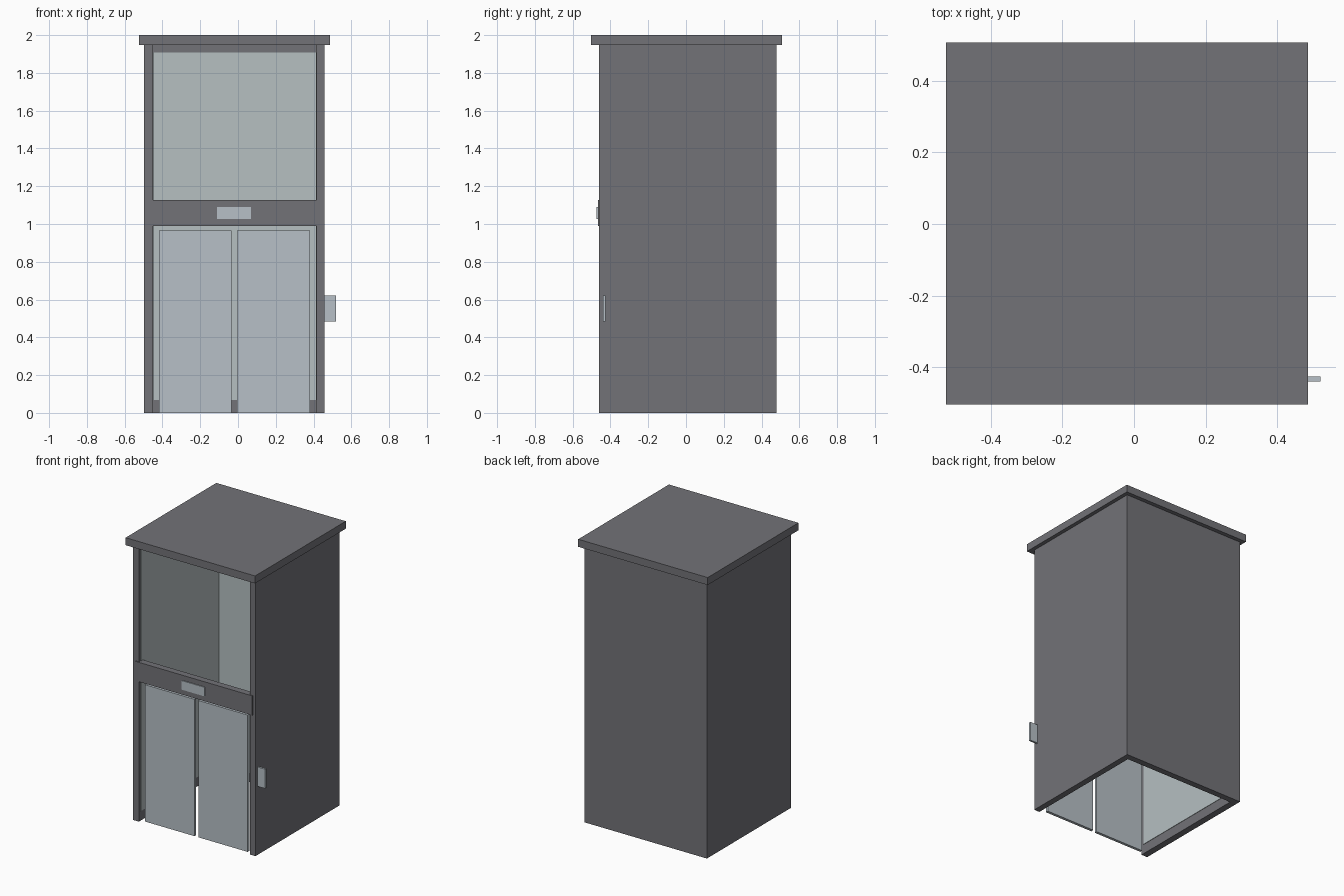
import bpy
import bmesh

if "Cube" in bpy.data.objects:
    bpy.data.objects.remove(bpy.data.objects["Cube"])


def material(name, rgb):
    m = bpy.data.materials.new(name)
    m.diffuse_color = (*rgb, 1)
    m.use_nodes = True
    m.node_tree.nodes["Principled BSDF"].inputs["Base Color"].default_value = m.diffuse_color
    return m


GREY = material("dark_grey", (0.17, 0.17, 0.186))
LIGHT = material("pale_blue_grey", (0.475, 0.53, 0.57))
LINING = material("pale_green_grey", (0.465, 0.525, 0.535))


def box(name, x, y, z, mat):
    """Box from (min, max) ranges on each axis."""
    bm = bmesh.new()
    bmesh.ops.create_cube(bm, size=1)
    for v in bm.verts:
        v.co = [r[0] if c < 0 else r[1] for c, r in zip(v.co, (x, y, z))]
    return finish(name, bm, mat)


def u_wall(name, outer, inner, y_front, y_in, y_back, z, mat):
    """Upright U-shaped wall, open to the front, extruded from its plan."""
    (ol, o_r), (il, ir) = outer, inner
    plan = [(ol, y_front), (il, y_front), (il, y_in), (ir, y_in),
            (ir, y_front), (o_r, y_front), (o_r, y_back), (ol, y_back)]
    bm = bmesh.new()
    face = bm.faces.new([bm.verts.new((px, py, z[0])) for px, py in plan])
    ext = bmesh.ops.extrude_face_region(bm, geom=[face])
    for v in ext["geom"]:
        if isinstance(v, bmesh.types.BMVert):
            v.co.z = z[1]
    bmesh.ops.recalc_face_normals(bm, faces=bm.faces)
    return finish(name, bm, mat)


def finish(name, bm, mat):
    me = bpy.data.meshes.new(name)
    bm.to_mesh(me)
    bm.free()
    me.materials.append(mat)
    ob = bpy.data.objects.new(name, me)
    bpy.context.collection.objects.link(ob)
    return ob


# Cabinet shell (sides and back, open at front and bottom) and roof slab
u_wall("cabinet_shell", (-0.498, 0.459), (-0.451, 0.416),
       -0.461, 0.434, 0.478, (0, 1.95), GREY)
box("roof", (-0.524, 0.486), (-0.504, 0.507), (1.947, 2.0), GREY)

# Thin pale lining inside the shell, short of floor and ceiling
u_wall("inner_lining", (-0.452, 0.417), (-0.448, 0.413),
       -0.44, 0.430, 0.435, (0.068, 1.907), LINING)

# Cross bar with label plate
box("cross_bar", (-0.475, 0.438), (-0.467, -0.42), (0.99, 1.127), GREY)
box("label_plate", (-0.11, 0.069), (-0.473, -0.465), (1.027, 1.091), LIGHT)

# Pair of lower doors
for side, x0 in (("left", -0.419), ("right", -0.004)):
    box(side + "_door", (x0, x0 + 0.385), (-0.437, -0.417), (0, 0.965), LIGHT)

# Side handle
box("side_handle", (0.455, 0.52), (-0.44, -0.426), (0.485, 0.621), LIGHT)
